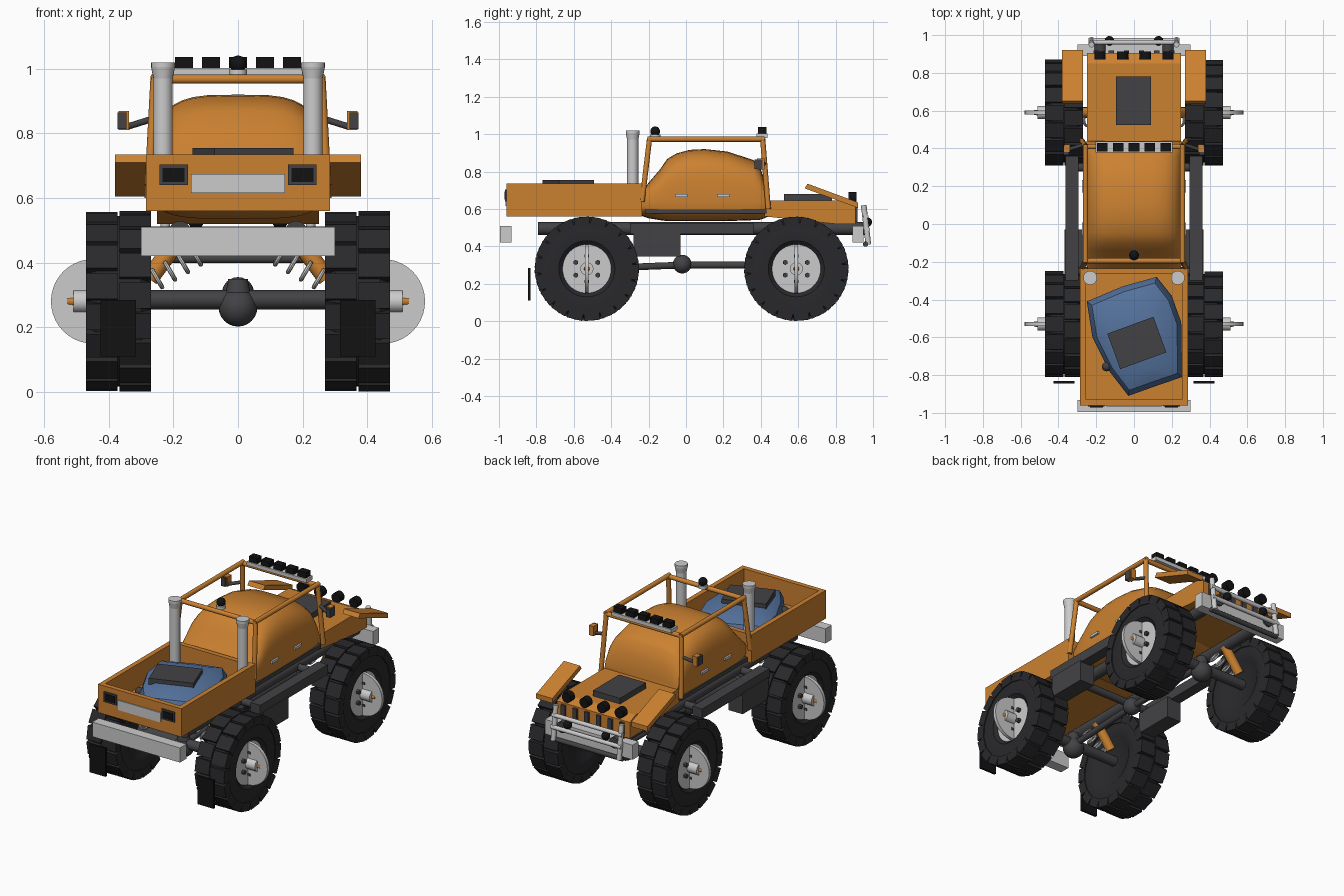
import bpy, bmesh, math
from mathutils import Vector, Matrix

if "Cube" in bpy.data.objects:
    bpy.data.objects.remove(bpy.data.objects["Cube"])


def mat(name, r, g, b):
    m = bpy.data.materials.new(name)
    m.diffuse_color = (r, g, b, 1)
    m.use_nodes = True
    m.node_tree.nodes["Principled BSDF"].inputs["Base Color"].default_value = m.diffuse_color
    return m


ORANGE = mat("orange_paint", 0.60, 0.22, 0.03)
LIGHT = mat("light_metal", 0.65, 0.66, 0.67)
DARK = mat("dark_metal", 0.055, 0.055, 0.06)
TYRE = mat("rubber", 0.022, 0.022, 0.025)
BLACK = mat("black_plastic", 0.006, 0.006, 0.007)
BLUE = mat("blue_tarp", 0.09, 0.17, 0.34)


def finish(bm, name, m, smooth=True):
    bmesh.ops.recalc_face_normals(bm, faces=bm.faces[:])
    me = bpy.data.meshes.new(name)
    bm.to_mesh(me)
    bm.free()
    ob = bpy.data.objects.new(name, me)
    bpy.context.collection.objects.link(ob)
    me.materials.append(m)
    if smooth:
        bpy.context.view_layer.objects.active = ob
        ob.select_set(True)
        bpy.ops.object.shade_smooth_by_angle(angle=math.radians(35))
        ob.select_set(False)
    return ob


def add_box(bm, x0, x1, y0, y1, z0, z1):
    m = Matrix.Translation(((x0 + x1) / 2, (y0 + y1) / 2, (z0 + z1) / 2))
    m = m @ Matrix.Diagonal((abs(x1 - x0), abs(y1 - y0), abs(z1 - z0), 1))
    bmesh.ops.create_cube(bm, size=1, matrix=m)


def boxes(name, m, *dims):
    bm = bmesh.new()
    for d in dims:
        add_box(bm, *d)
    return finish(bm, name, m, False)


def add_tube(bm, a, b, r, r2=None, seg=20):
    a, b = Vector(a), Vector(b)
    d = b - a
    m = Matrix.Translation((a + b) / 2) @ d.to_track_quat('Z', 'Y').to_matrix().to_4x4()
    bmesh.ops.create_cone(bm, cap_ends=True, segments=seg, radius1=r,
                          radius2=r if r2 is None else r2, depth=d.length, matrix=m)


def tubes(name, m, *items):
    bm = bmesh.new()
    for it in items:
        add_tube(bm, *it)
    return finish(bm, name, m)


def balls(name, m, r, *pts):
    bm = bmesh.new()
    for p in pts:
        bmesh.ops.create_uvsphere(bm, u_segments=20, v_segments=12, radius=r,
                                  matrix=Matrix.Translation(p))
    return finish(bm, name, m)


def skin(name, m, rings, smooth=True):
    bm = bmesh.new()
    vs = [[bm.verts.new(p) for p in ring] for ring in rings]
    n = len(vs[0])
    for a, b in zip(vs, vs[1:]):
        for i in range(n):
            bm.faces.new((a[i], a[(i + 1) % n], b[(i + 1) % n], b[i]))
    bm.faces.new(vs[0])
    bm.faces.new(vs[-1])
    return finish(bm, name, m, smooth)


def side_plate(name, m, x0, x1, yz):
    return skin(name, m, [[(x, y, z) for y, z in yz] for x in (x0, x1)], False)


# wheels
def wheel(s, y):
    z, cx = 0.28, s * 0.37
    prof = [(0.12, -0.07), (0.15, -0.09), (0.20, -0.098), (0.245, -0.092), (0.264, -0.07),
            (0.264, 0.07), (0.245, 0.092), (0.20, 0.098), (0.15, 0.092), (0.12, 0.065)]
    skin("tyre", TYRE, [[(cx + s * o, y + r * math.cos(a), z + r * math.sin(a))
                         for a in (math.tau * i / 48 for i in range(48))] for r, o in prof])
    bm = bmesh.new()
    n = 18
    for row in (0, 1):
        for i in range(n):
            lug = bmesh.new()
            x0 = -0.1 if row == 0 else 0.003
            add_box(lug, x0, x0 + 0.097, -0.041, 0.041, 0.225, 0.277)
            rot = Matrix.Rotation(math.tau * (i + 0.3 * row) / n, 4, 'X')
            lug.transform(Matrix.Translation((cx, y, z)) @ rot)
            tmp = bpy.data.meshes.new("tmp")
            lug.to_mesh(tmp)
            lug.free()
            bm.from_mesh(tmp)
            bpy.data.meshes.remove(tmp)
    finish(bm, "tread_lugs", TYRE, False)
    tubes("rim", LIGHT, ((cx - s * 0.06, y, z), (cx + s * 0.075, y, z), 0.13, 0.13, 40),
          ((cx, y, z), (s * 0.51, y, z), 0.035))
    tubes("hub_disc", LIGHT, ((s * 0.448, y - 0.01, z), (s * 0.448, y + 0.01, z), 0.131, 0.131, 40))
    tubes("hub_pin", ORANGE, ((s * 0.5, y, z), (s * 0.53, y, z), 0.016, 0.013))
    nuts = [(y + 0.068 * math.cos(a), z + 0.068 * math.sin(a))
            for a in (math.tau * (i + .5) / 6 for i in range(6))]
    tubes("lug_nuts", DARK, *[((s * 0.43, p, q), (s * 0.462, p, q), 0.014, 0.014, 6) for p, q in nuts])


AXLES = (-0.53, 0.59)
for y in AXLES:
    # axle, differential, springs and shocks
    tubes("axle", DARK, ((-0.36, y, 0.285), (0.36, y, 0.285), 0.03))
    balls("differential", DARK, 0.06, (0, y, 0.262))
    tubes("differential_cover", DARK, ((0, y, 0.24), (0, y, 0.35), 0.052, 0.03))
    for s in (-1, 1):
        wheel(s, y)
        tubes("shock", ORANGE, ((s * 0.275, y, 0.35), (s * 0.17, y, 0.49), 0.028))
        a, b = Vector((s * 0.25, y - 0.04, 0.35)), Vector((s * 0.13, y - 0.04, 0.42))
        q = (b - a).to_track_quat('Z', 'Y')
        for i in range(4):
            bpy.ops.mesh.primitive_torus_add(location=a.lerp(b, i / 3), rotation=q.to_euler(),
                                             major_radius=0.03, minor_radius=0.007,
                                             major_segments=20, minor_segments=8)
            ring = bpy.context.object
            ring.name = "spring_coil"
            ring.data.materials.append(LIGHT)
            bpy.ops.object.shade_smooth_by_angle()
            ring.select_set(False)

# drivetrain and frame
tubes("driveshaft", DARK, ((0, -0.53, 0.28), (0, -0.02, 0.3), 0.018), ((0, -0.02, 0.3), (0, 0.59, 0.3), 0.018))
balls("transfer_case", DARK, 0.05, (0, -0.02, 0.305))
tubes("frame_rails", DARK, *[((s * 0.18, -0.79, 0.495), (s * 0.18, 0.96, 0.495), 0.034) for s in (-1, 1)])
tubes("cross_members", DARK, *[((-0.3, y, 0.49), (0.3, y, 0.49), 0.022) for y in (-0.25, 0.3)])
for s in (-1, 1):
    boxes("side_step", DARK, (s * 0.295, s * 0.362, -0.3, 0.36, 0.465, 0.525))
    boxes("fuel_tank", DARK, (s * 0.27, s * 0.367, -0.28, -0.03, 0.345, 0.475))
    boxes("mud_flap", BLACK, (s * 0.315, s * 0.425, -0.845, -0.832, 0.11, 0.285))
    boxes("tail_light_frame", DARK, (s * 0.155, s * 0.243, -0.967, -0.95, 0.64, 0.703))
    boxes("tail_light", BLACK, (s * 0.165, s * 0.233, -0.971, -0.95, 0.65, 0.693))

# cargo bed
boxes("cargo_bed", ORANGE, (-0.285, 0.285, -0.96, -0.24, 0.56, 0.59),
      (-0.285, -0.255, -0.96, -0.24, 0.56, 0.735), (0.255, 0.285, -0.96, -0.24, 0.56, 0.735),
      (-0.285, 0.285, -0.96, -0.93, 0.56, 0.735), (-0.285, 0.285, -0.265, -0.235, 0.56, 0.735))
boxes("rear_plate", LIGHT, (-0.145, 0.145, -0.966, -0.95, 0.615, 0.675))
boxes("rear_bumper", LIGHT, (-0.3, 0.3, -0.995, -0.932, 0.42, 0.51))

# cargo
outline = [(-0.25, -0.41), (-0.06, -0.33), (0.12, -0.28), (0.2, -0.38), (0.25, -0.52),
           (0.255, -0.81), (0.11, -0.86), (-0.03, -0.91), (-0.13, -0.78), (-0.22, -0.6)]
C = Vector((0.02, -0.61))
skin("covered_cargo", BLUE, [[(C.x + (x - C.x) * k, C.y + (y - C.y) * k, z) for x, y in outline]
                             for k, z in ((1, 0.59), (1, 0.64), (0.9, 0.695), (0.6, 0.73))])
crate = boxes("cargo_crate", DARK, (-0.13, 0.13, -0.1, 0.1, -0.02, 0.018))
crate.matrix_world = Matrix.Translation((0.015, -0.63, 0.737)) @ Matrix.Rotation(math.radians(20), 4, 'Z')
balls("cargo_knobs", DARK, 0.025, (-0.15, -0.46, 0.67), (-0.145, -0.755, 0.65))

# exhaust stacks
for s in (-1, 1):
    x, y = s * 0.232, -0.285
    tubes("exhaust_stack", LIGHT, ((x, y, 0.57), (x, y, 0.97), 0.03), ((x, y, 0.97), (x, y, 1.005), 0.03, 0.037),
          ((x, y, 1.005), (x, y, 1.02), 0.037))

# domed cab
stations = [(-0.26, .24, .57, .665), (-0.20, .258, .55, .74), (-0.14, .265, .54, .81), (-0.10, .265, .535, .868),
            (-0.05, .265, .535, .897), (0.02, .265, .535, .916), (0.1, .265, .535, .92), (0.22, .265, .535, .907),
            (0.36, .262, .54, .862), (0.39, .26, .54, .835), (0.42, .257, .55, .76), (0.44, .25, .56, .67)]


def section(y, w, zb, zt, n=40, zc=0.64):
    def p(v):
        return math.copysign(abs(v) ** 0.55, v)
    pts = []
    for i in range(n):
        a = math.tau * i / n
        h = zt - zc if math.sin(a) > 0 else zc - zb
        pts.append((w * p(math.cos(a)), y, zc + h * p(math.sin(a))))
    return pts


skin("cab_body", ORANGE, [section(*t) for t in stations])
for s in (-1, 1):
    boxes("door_handles", LIGHT, *[(s * 0.25, s * 0.275, y - 0.033, y + 0.033, 0.665, 0.68) for y in (-0.025, 0.2)])
    boxes("rocker_trim", DARK, (s * 0.24, s * 0.268, -0.22, 0.43, 0.575, 0.598))
    # mirror
    tubes("mirror_arm", DARK, ((s * 0.265, 0.42, 0.845), (s * 0.345, 0.395, 0.82), 0.01))
    boxes("mirror", ORANGE, (s * 0.338, s * 0.37, 0.38, 0.42, 0.81, 0.87))
    boxes("mirror_trim", DARK, (s * 0.345, s * 0.373, 0.366, 0.41, 0.813, 0.865))
    # front fender
    side_plate("front_fender", ORANGE, s * 0.27, s * 0.38,
               [(0.635, 0.71), (0.65, 0.735), (0.92, 0.635), (0.92, 0.605)])

# roll cage
cage = []
for s in (-1, 1):
    lo, hi = s * 0.275, s * 0.257
    cage += [((lo, -0.235, 0.64), (hi, -0.195, 0.975), 0.014), ((lo, 0.44, 0.6), (hi, 0.41, 0.975), 0.014),
             ((hi, -0.205, 0.973), (hi, 0.42, 0.973), 0.014)]
cage += [((-0.262, y, 0.968), (0.262, y, 0.968), 0.014) for y in (-0.195, 0.41)]
tubes("roll_cage", ORANGE, *cage)

# roof lights and beacon
boxes("light_bar", LIGHT, (-0.205, 0.205, 0.378, 0.437, 0.98, 1.003))
boxes("roof_lights", BLACK, *[(x - 0.028, x + 0.028, 0.385, 0.43, 1.0, 1.037)
                              for x in (-0.167, -0.083, 0, 0.083, 0.167)])
tubes("beacon_base", LIGHT, ((0, -0.165, 0.98), (0, -0.165, 0.998), 0.028))
balls("beacon", BLACK, 0.026, (0, -0.165, 1.015))

# hood, scoop and grille
side_plate("hood", ORANGE, -0.25, 0.25, [(0.42, 0.56), (0.42, 0.645), (0.85, 0.645), (0.905, 0.62),
                                         (0.905, 0.52), (0.8, 0.52)])
boxes("hood_scoop", DARK, (-0.095, 0.09, 0.525, 0.78, 0.63, 0.68))
boxes("grille_bars", DARK, *[(x - 0.014, x + 0.014, 0.89, 0.918, 0.53, 0.61)
                             for x in (-0.2, -0.12, -0.04, 0.04, 0.12, 0.2)])
tubes("hood_lights", BLACK, *[((x, 0.87, 0.66), (x, 0.912, 0.66), 0.03) for x in (-0.18, -0.06, 0.06, 0.18)])

# front bumper and bull bar
boxes("front_bumper", LIGHT, (-0.3, 0.3, 0.89, 0.95, 0.42, 0.51))
tubes("bull_bar", LIGHT, *[((s * 0.225, 0.975, 0.41), (s * 0.225, 0.95, 0.62), 0.015) for s in (-1, 1)],
      ((-0.24, 0.972, 0.49), (0.24, 0.972, 0.49), 0.013), ((-0.24, 0.962, 0.56), (0.24, 0.962, 0.56), 0.013))
tubes("skid_bar", DARK, ((-0.24, 0.96, 0.412), (0.24, 0.96, 0.412), 0.014))
balls("fog_lights", BLACK, 0.025, (-0.13, 0.97, 0.53), (0.13, 0.97, 0.53))
